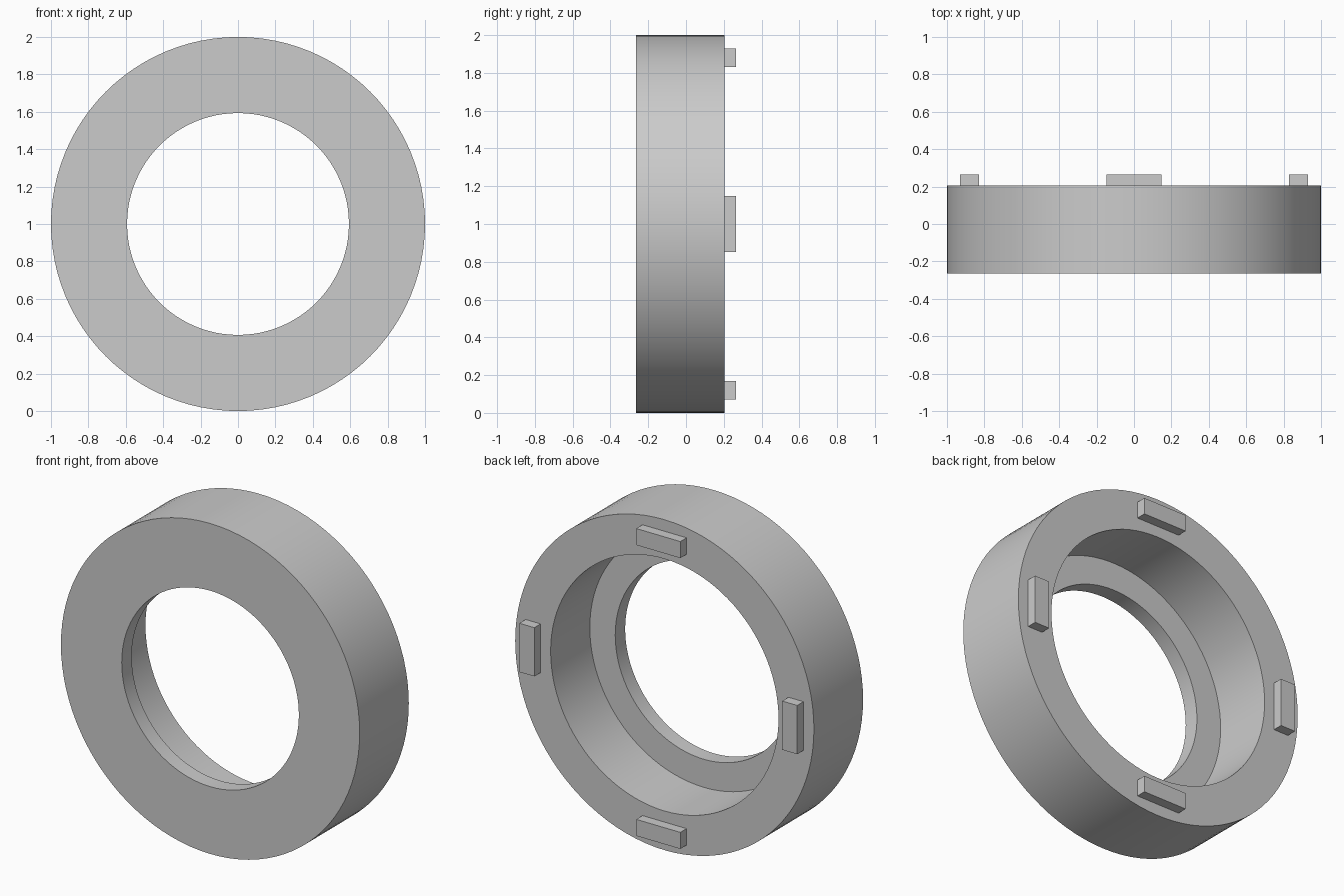
import bpy
import bmesh
import math
from mathutils import Matrix

cube = bpy.data.objects.get("Cube")
if cube:
    bpy.data.objects.remove(cube, do_unlink=True)

SEGMENTS = 96
FRONT, BACK, TAB_BACK = -0.265, 0.205, 0.265
LIP_BACK = FRONT + 0.095
CENTRE_Z = 1.0

grey = bpy.data.materials.new("plain_grey")
grey.use_nodes = True
colour = (0.6, 0.6, 0.6, 1)
grey.diffuse_color = colour
grey.node_tree.nodes["Principled BSDF"].inputs["Base Color"].default_value = colour


def add_object(name, bm):
    bmesh.ops.recalc_face_normals(bm, faces=bm.faces)
    mesh = bpy.data.meshes.new(name)
    bm.to_mesh(mesh)
    bm.free()
    mesh.materials.append(grey)
    obj = bpy.data.objects.new(name, mesh)
    obj.location.z = CENTRE_Z
    bpy.context.collection.objects.link(obj)
    return obj


# Ring body: stepped section (radius, y) swept around the y axis
section = [(1.0, FRONT), (1.0, BACK), (0.763, BACK),
           (0.763, LIP_BACK), (0.593, LIP_BACK), (0.593, FRONT)]
bm = bmesh.new()
loops = []
for i in range(SEGMENTS):
    a = 2 * math.pi * i / SEGMENTS
    loops.append([bm.verts.new((r * math.cos(a), y, r * math.sin(a)))
                  for r, y in section])
for i, loop in enumerate(loops):
    following = loops[(i + 1) % SEGMENTS]
    for j in range(len(section)):
        k = (j + 1) % len(section)
        bm.faces.new((loop[j], loop[k], following[k], following[j]))
ring = add_object("ring_body", bm)
bpy.context.view_layer.objects.active = ring
ring.select_set(True)
bpy.ops.object.shade_smooth_by_angle(angle=math.radians(30))
ring.select_set(False)

# Four locating tabs on the back face
for i, side in enumerate(("left", "top", "right", "bottom")):
    bm = bmesh.new()
    bmesh.ops.create_cube(bm, size=1)
    depth = TAB_BACK - BACK
    bm.transform(Matrix.Rotation(-i * math.pi / 2, 4, "Y")
                 @ Matrix.Translation((0.88, BACK + depth / 2, 0))
                 @ Matrix.Diagonal((0.1, depth, 0.295, 1)))
    add_object(side + "_tab", bm)
